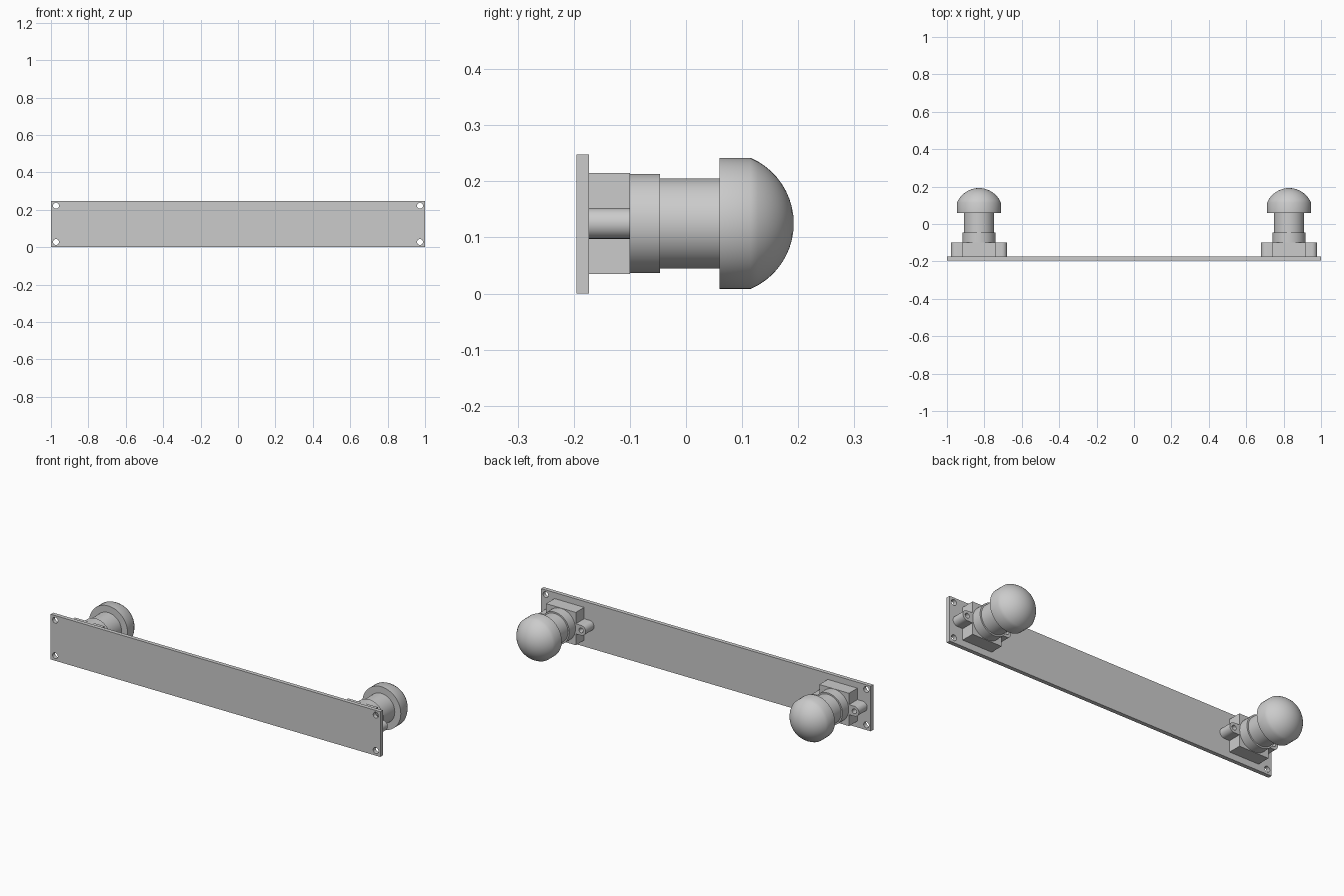
import bpy, bmesh, math
from mathutils import Matrix, Vector

cube = bpy.data.objects.get("Cube")
if cube:
    bpy.data.objects.remove(cube, do_unlink=True)

grey = bpy.data.materials.new("satin grey")
grey.use_nodes = True
colour = (0.6, 0.6, 0.6, 1)
grey.diffuse_color = colour
grey.node_tree.nodes["Principled BSDF"].inputs["Base Color"].default_value = colour

MID_Z = 0.125          # height of the lamp axes
BACK = -0.173          # rear face of the plate
SEAT = -0.1            # rear face of the sockets
TO_Y = Matrix.Rotation(-math.pi / 2, 4, "X")   # turns local z to +y


def finish(name, bm, smooth=False):
    bmesh.ops.recalc_face_normals(bm, faces=bm.faces)
    mesh = bpy.data.meshes.new(name)
    bm.to_mesh(mesh)
    bm.free()
    mesh.materials.append(grey)
    obj = bpy.data.objects.new(name, mesh)
    bpy.context.collection.objects.link(obj)
    if smooth:
        bpy.ops.object.select_all(action="DESELECT")
        obj.select_set(True)
        bpy.context.view_layer.objects.active = obj
        bpy.ops.object.shade_smooth_by_angle(angle=math.radians(35))
    return obj


def box(name, low, high):
    low, high = Vector(low), Vector(high)
    bm = bmesh.new()
    bmesh.ops.create_cube(bm, size=1)
    bmesh.ops.scale(bm, vec=high - low, verts=bm.verts)
    bmesh.ops.translate(bm, vec=(low + high) / 2, verts=bm.verts)
    return finish(name, bm)


def lathe(name, x, profile, steps=48):
    """Spin (radius, y) points around a front-to-back axis."""
    bm = bmesh.new()
    verts = [bm.verts.new((x + r, y, MID_Z)) for r, y in profile]
    edges = [bm.edges.new(pair) for pair in zip(verts, verts[1:])]
    bmesh.ops.spin(bm, geom=verts + edges, cent=(x, 0, MID_Z), axis=(0, 1, 0),
                   angle=math.tau, steps=steps)
    bmesh.ops.remove_doubles(bm, verts=bm.verts, dist=0.0001)
    return finish(name, bm, smooth=True)


def drill(obj, holes, radius, y0, y1):
    """Cut round holes along y at the given (x, z) places."""
    bm = bmesh.new()
    for x, z in holes:
        place = Matrix.Translation((x, (y0 + y1) / 2, z)) @ TO_Y
        bmesh.ops.create_cone(bm, cap_ends=True, segments=24, radius1=radius,
                              radius2=radius, depth=y1 - y0, matrix=place)
    cutter = finish("drill_cutter", bm)
    cutter.hide_render = True
    mod = obj.modifiers.new("holes", "BOOLEAN")
    mod.operation = "DIFFERENCE"
    mod.solver = "EXACT"
    mod.object = cutter
    bpy.context.view_layer.objects.active = obj
    bpy.ops.object.modifier_apply(modifier=mod.name)
    bpy.data.objects.remove(cutter, do_unlink=True)


def lug(name, x, side):
    """Screw ear with a rounded outer end."""
    radius, reach = 0.0275, 0.1225
    outline = [(0.09, -radius)]
    for i in range(13):
        a = math.pi * (i / 12 - 0.5)
        outline.append((reach + radius * math.cos(a), radius * math.sin(a)))
    outline.append((0.09, radius))
    bm = bmesh.new()
    face = bm.faces.new([bm.verts.new((x + side * u, BACK, MID_Z + v))
                         for u, v in outline])
    new = bmesh.ops.extrude_face_region(bm, geom=[face])["geom"]
    bmesh.ops.translate(bm, vec=(0, SEAT - BACK, 0),
                        verts=[g for g in new if isinstance(g, bmesh.types.BMVert)])
    ear = finish(name, bm, smooth=True)
    drill(ear, [(x + side * reach, MID_Z)], 0.013, BACK + 0.005, SEAT + 0.02)


# Mounting plate with a screw hole in each corner
plate = box("mounting_plate", (-1, -0.195, 0), (1, BACK, 0.248))
drill(plate, [(x, z) for x in (-0.973, 0.973) for z in (0.028, 0.222)],
      0.016, -0.25, -0.1)

# Dome: a spherical cap on a short straight rim
TIP, RIM_Y, RIM_R, BALL = 0.192, 0.115, 0.117, 0.1274
start = math.asin(RIM_R / BALL)
dome = [(BALL * math.sin(start * (1 - i / 10)),
         TIP - BALL + BALL * math.cos(start * (1 - i / 10))) for i in range(11)]

for side, label in ((1, "left"), (-1, "right")):
    x = side * 0.829
    # Square socket and its two screw ears
    box(label + "_socket_block", (x - 0.09, BACK, MID_Z - 0.09),
        (x + 0.09, SEAT, MID_Z + 0.09))
    lug(label + "_outer_lug", x, side)
    lug(label + "_inner_lug", x, -side)
    # Collar, neck and domed head
    lathe(label + "_collar", x, [(0.0885, SEAT), (0.0885, -0.046), (0, -0.046)])
    lathe(label + "_neck", x, [(0.0805, -0.046), (0.0805, 0.06)])
    lathe(label + "_domed_head", x, [(0, 0.06), (RIM_R, 0.06)] + dome)
